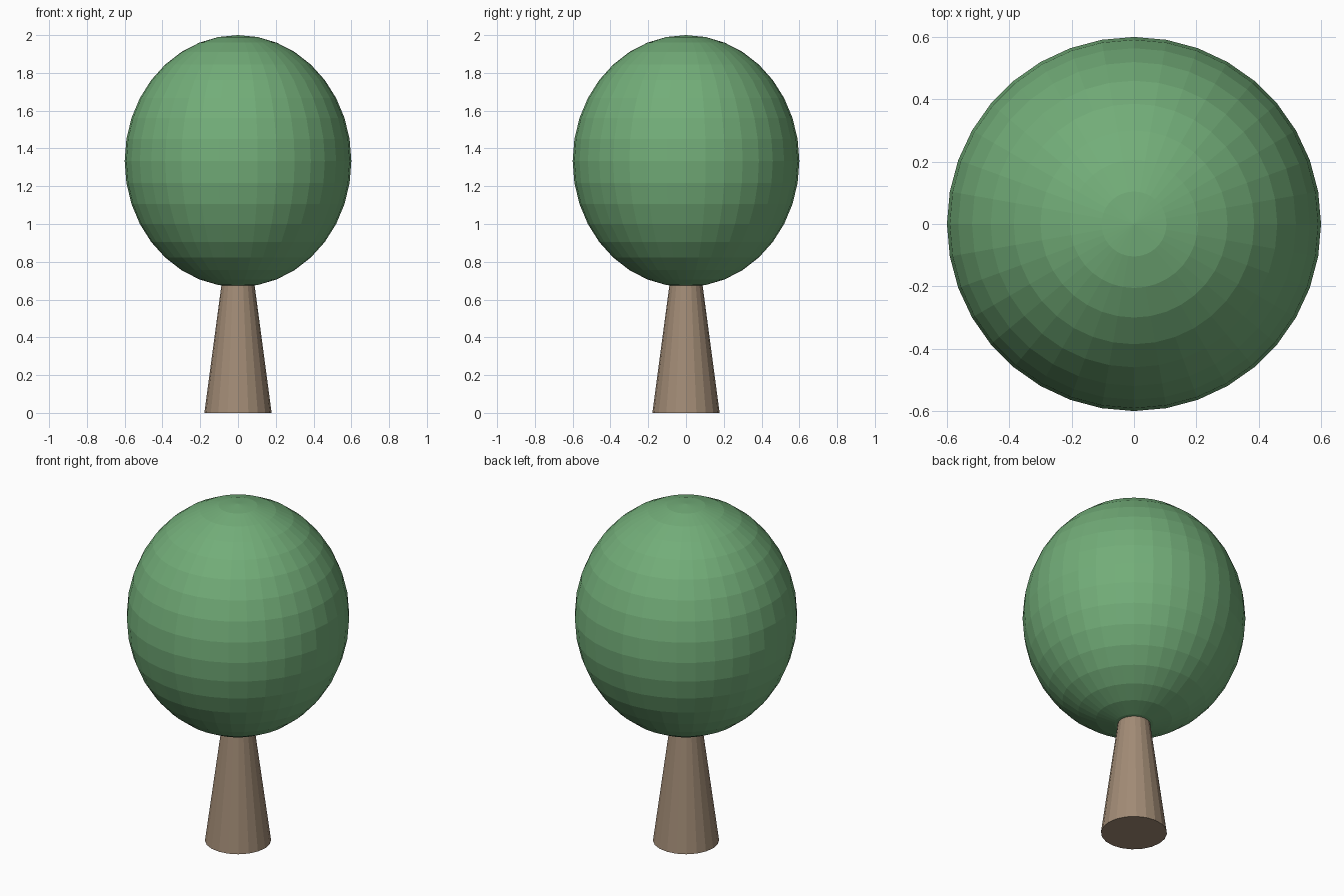
import bpy

if "Cube" in bpy.data.objects:
    bpy.data.objects.remove(bpy.data.objects["Cube"])


def finish(name, color):
    obj = bpy.context.object
    obj.name = name
    mat = bpy.data.materials.new(name + "_color")
    mat.diffuse_color = (*color, 1)
    mat.use_nodes = True
    mat.node_tree.nodes["Principled BSDF"].inputs["Base Color"].default_value = mat.diffuse_color
    obj.data.materials.append(mat)
    return obj


# Tapered trunk, its top tucked just inside the crown
TRUNK_TOP = 0.72
bpy.ops.mesh.primitive_cone_add(vertices=20, radius1=0.178, radius2=0.082,
                                depth=TRUNK_TOP, location=(0, 0, TRUNK_TOP / 2))
finish("trunk", (0.36, 0.26, 0.18))

# Faceted egg-shaped crown, slightly taller than wide
bpy.ops.mesh.primitive_uv_sphere_add(segments=36, ring_count=18, radius=1,
                                     location=(0, 0, 4 / 3))
crown = finish("crown", (0.17, 0.42, 0.19))
crown.scale = (0.6, 0.6, 2 / 3)
bpy.ops.object.transform_apply(location=False, rotation=False, scale=True)
